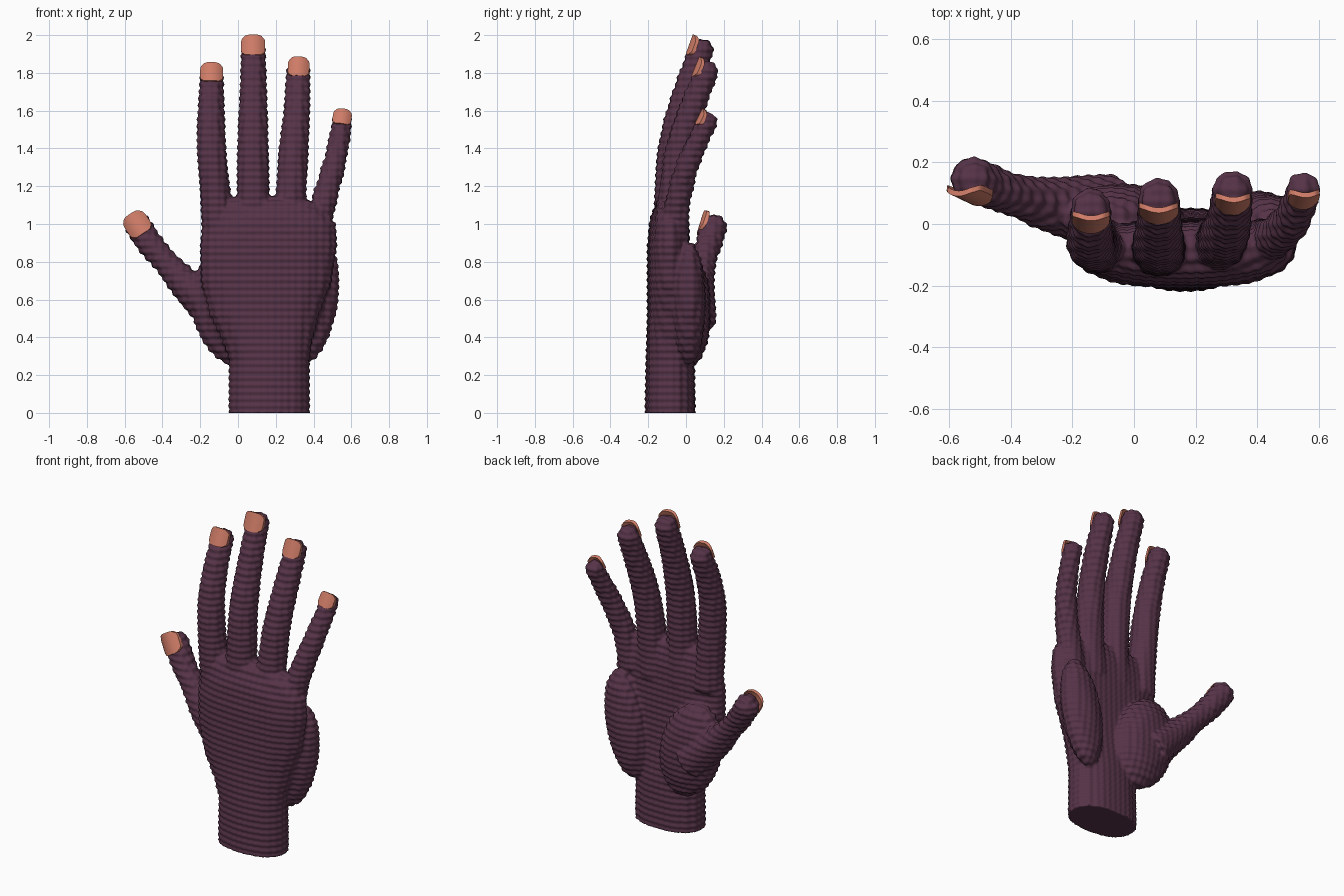
import bpy, bmesh, math
from mathutils import Vector, Matrix

if "Cube" in bpy.data.objects:
    bpy.data.objects.remove(bpy.data.objects["Cube"])


def material(name, col):
    m = bpy.data.materials.new(name)
    m.diffuse_color = (*col, 1)
    m.use_nodes = True
    m.node_tree.nodes["Principled BSDF"].inputs["Base Color"].default_value = m.diffuse_color
    return m


SKIN = material("dark plum skin", (0.092, 0.033, 0.064))
NAIL = material("coral nail", (0.62, 0.2, 0.135))


def make_object(name, bm, mat):
    bmesh.ops.recalc_face_normals(bm, faces=bm.faces[:])
    me = bpy.data.meshes.new(name)
    bm.to_mesh(me)
    bm.free()
    me.materials.append(mat)
    ob = bpy.data.objects.new(name, me)
    bpy.context.collection.objects.link(ob)
    return ob


def loft(bm, rings):
    rows = [[bm.verts.new(p) for p in r] for r in rings]
    n = len(rows[0])
    for a, b in zip(rows, rows[1:]):
        for i in range(n):
            j = (i + 1) % n
            bm.faces.new((a[i], a[j], b[j], b[i]))
    bm.faces.new(rows[0])
    bm.faces.new(rows[-1])


def spline(pts, steps=8):
    """Catmull-Rom through (x, y, z, radius) points."""
    P = [Vector(p) for p in pts]
    P = [2 * P[0] - P[1]] + P + [2 * P[-1] - P[-2]]
    out = []
    for a, b, c, d in zip(P, P[1:], P[2:], P[3:]):
        for s in range(steps):
            t = s / steps
            out.append(0.5 * (2 * b + (c - a) * t + (2 * a - 5 * b + 4 * c - d) * t * t
                              + (3 * b - a - 3 * c + d) * t ** 3))
    return out + [P[-2]]


def frame(d):
    """Side and outward (-y) directions for a finger heading along d."""
    n = Vector((0, -1, 0))
    n = (n - n.dot(d) * d).normalized()
    return d.cross(n).normalized(), n


def finger(bm, pts):
    path = spline(pts)
    rings = []

    def ring(c, d, r):
        s, n = frame(d)
        rings.append([c + r * (math.cos(a) * s + math.sin(a) * n)
                      for a in (2 * math.pi * i / 24 for i in range(24))])
    for i, p in enumerate(path):
        d = (path[min(i + 1, len(path) - 1)] - path[max(i - 1, 0)]).to_3d().normalized()
        ring(p.to_3d(), d, p[3])
    for k in range(1, 7):                       # rounded tip
        a = math.radians(14 * k)
        ring(p.to_3d() + d * p[3] * 0.85 * math.sin(a), d, p[3] * math.cos(a))
    loft(bm, rings)
    return p.to_3d(), d, p[3]


def ellipsoid(bm, centre, radii, tilt):
    m = (Matrix.Translation(centre) @ Matrix.Rotation(math.radians(tilt), 4, 'Y')
         @ Matrix.Diagonal((*radii, 1)))
    bmesh.ops.create_uvsphere(bm, u_segments=48, v_segments=32, radius=1, matrix=m)


def nail(name, tip, d, r, hw, hl):
    s, n = frame(d)
    c = tip + n * (r + 0.008) + d * 0.002
    bm = bmesh.new()
    N = 12
    grid = []
    for i in range(N + 1):
        row = []
        for j in range(N + 1):
            a, b = 2 * i / N - 1, 2 * j / N - 1
            u = a * (1 - 0.2 * b ** 4 * a * a)   # rounded corners
            v = b * (1 - 0.2 * a ** 4 * b * b)
            row.append(bm.verts.new(c + s * hw * u + d * hl * v - n * hw * 0.42 * u * u))
        grid.append(row)
    for i in range(N):
        for j in range(N):
            bm.faces.new((grid[i][j], grid[i + 1][j], grid[i + 1][j + 1], grid[i][j + 1]))
    ext = bmesh.ops.extrude_face_region(bm, geom=bm.faces[:], use_keep_orig=True)
    for v in ext["geom"]:
        if isinstance(v, bmesh.types.BMVert):
            v.co -= n * 0.018
    ob = make_object(name, bm, NAIL)
    smooth(ob)


def smooth(ob):
    bpy.ops.object.select_all(action='DESELECT')
    ob.select_set(True)
    bpy.context.view_layer.objects.active = ob
    bpy.ops.object.shade_smooth_by_angle(angle=math.radians(40))


body = bmesh.new()

# wrist and palm: z, centre x, half width, centre y, back depth, palm-side depth
SECTIONS = [(-0.005, .165, .212, -.083, .132, .132), (.28, .165, .21, -.083, .128, .125),
            (.38, .155, .235, -.083, .125, .115), (.52, .14, .29, -.08, .125, .10),
            (.7, .15, .345, -.075, .13, .085), (.88, .16, .36, -.075, .13, .08),
            (1.0, .165, .35, -.075, .118, .075), (1.07, .16, .31, -.075, .1, .065),
            (1.12, .15, .24, -.075, .075, .05), (1.14, .14, .18, -.075, .045, .03)]
rings = []
for z, cx, hx, cy, hb, hf in SECTIONS:
    ring = []
    for i in range(48):
        a = 2 * math.pi * i / 48
        c, s = math.cos(a), math.sin(a)
        ring.append(Vector((cx + hx * math.copysign(abs(c) ** 0.85, c),
                            cy + (hf if s > 0 else hb) * math.copysign(abs(s) ** 0.85, s), z)))
    rings.append(ring)
loft(body, rings)

# muscle pads on the palm side
ellipsoid(body, (-.05, .02, .54), (.19, .11, .30), -16)
ellipsoid(body, (.40, .015, .58), (.125, .088, .325), 10)

# fingers: path with radius, then nail half width and half length
FINGERS = {
    "thumb": ([(-.08, .04, .5, .12), (-.26, .06, .665, .088), (-.375, .09, .79, .066),
               (-.465, .12, .895, .068), (-.525, .148, .985, .069)], .066, .064),
    "index": ([(-.1, -.07, .9, .085), (-.115, -.075, 1.1, .08), (-.14, -.065, 1.4, .075),
               (-.143, -.015, 1.62, .068), (-.14, .052, 1.78, .061)], .061, .053),
    "middle": ([(.08, -.08, .9, .09), (.082, -.082, 1.15, .085), (.08, -.058, 1.45, .079),
                (.08, .01, 1.72, .069), (.08, .083, 1.925, .063)], .064, .056),
    "ring": ([(.26, -.07, .9, .09), (.277, -.065, 1.12, .082), (.295, -.03, 1.4, .075),
              (.312, .04, 1.63, .067), (.32, .112, 1.81, .06)], .057, .054),
    "little": ([(.41, -.055, .9, .07), (.45, -.045, 1.1, .065), (.505, .005, 1.3, .059),
                (.535, .065, 1.44, .054), (.549, .117, 1.545, .05)], .05, .044),
}
for name, (pts, hw, hl) in FINGERS.items():
    tip, d, r = finger(body, pts)
    nail(name + "_nail", tip, d, r, hw, hl)

# fuse everything into one skin
hand = make_object("hand", body, SKIN)
bpy.context.view_layer.objects.active = hand
rm = hand.modifiers.new("fuse", 'REMESH')
rm.mode = 'VOXEL'
rm.voxel_size = 0.0085
sm = hand.modifiers.new("relax", 'SMOOTH')
sm.factor, sm.iterations = 0.5, 6
for m in ("fuse", "relax"):
    bpy.ops.object.modifier_apply(modifier=m)

# fine scaly ripple over the skin
me = hand.data
k = 2 * math.pi / 0.037
normals = [v.normal.copy() for v in me.vertices]
for v, n in zip(me.vertices, normals):
    x, y, z = v.co
    h = 0.0035 * math.cos(k * z) + 0.0018 * (math.cos(k * x) + math.cos(k * y))
    v.co += n * (h + 0.001)
    v.co.z = max(v.co.z, 0)
me.materials.clear()
me.materials.append(SKIN)
for p in me.polygons:
    p.material_index = 0
    p.use_smooth = True
